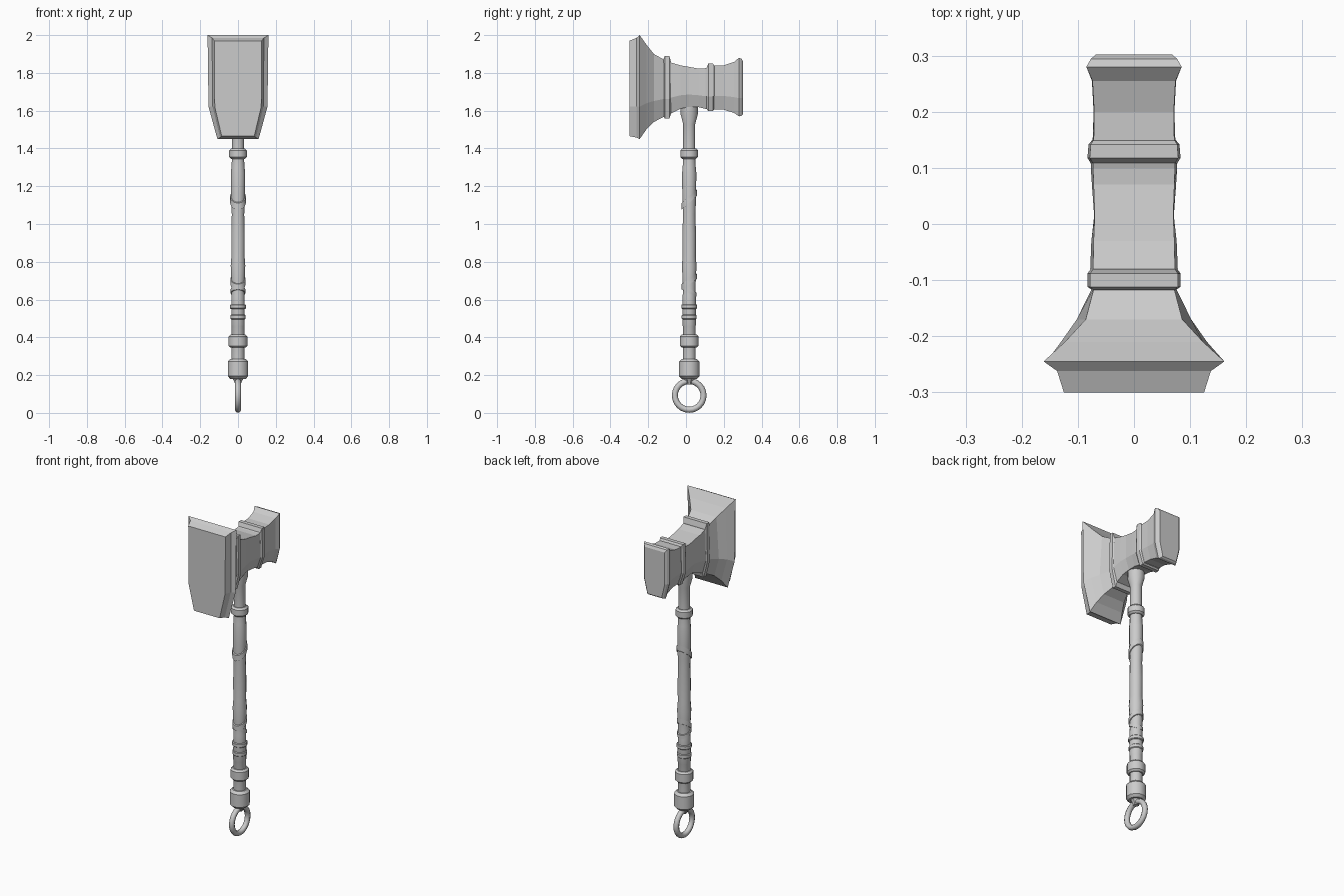
import bpy, bmesh, math
from mathutils import Matrix

if "Cube" in bpy.data.objects:
    bpy.data.objects.remove(bpy.data.objects["Cube"])

steel = bpy.data.materials.new("plain grey")
steel.use_nodes = True
grey = (0.6, 0.6, 0.6, 1)
steel.diffuse_color = grey
steel.node_tree.nodes["Principled BSDF"].inputs["Base Color"].default_value = grey

AXIS_Y = 0.017  # the shaft sits slightly behind the centre


def finish(name, bm, smooth=None):
    bmesh.ops.recalc_face_normals(bm, faces=bm.faces[:])
    mesh = bpy.data.meshes.new(name)
    bm.to_mesh(mesh)
    bm.free()
    mesh.materials.append(steel)
    ob = bpy.data.objects.new(name, mesh)
    bpy.context.collection.objects.link(ob)
    if smooth:
        bpy.ops.object.select_all(action='DESELECT')
        ob.select_set(True)
        bpy.context.view_layer.objects.active = ob
        bpy.ops.object.shade_smooth_by_angle(angle=math.radians(smooth))
    return ob


def skin(bm, rings):
    """Bridge consecutive vertex rings and cap both ends."""
    for a, b in zip(rings, rings[1:]):
        n = len(a)
        for i in range(n):
            bm.faces.new((a[i], a[(i + 1) % n], b[(i + 1) % n], b[i]))
    bm.faces.new(rings[0])
    bm.faces.new(rings[-1])


def loft(name, stations):
    """Six-sided shield sections: y, top half width, shoulder half width, top z, bottom z."""
    bm = bmesh.new()
    rings = []
    for y, wt, ws, top, low in stations:
        shoulder = low + 0.31 * (top - low)
        half = [(wt, top), (ws, shoulder), (0.7 * ws, low)]
        outline = half + [(-x, z) for x, z in reversed(half)]
        rings.append([bm.verts.new((x, y, z)) for x, z in outline])
    skin(bm, rings)
    return finish(name, bm)


def lathe(name, profile, sides=12):
    """Turn (z, radius) pairs around the shaft axis."""
    bm = bmesh.new()
    rings = []
    for z, r in profile:
        angles = [math.tau * (i + 0.5) / sides for i in range(sides)]
        rings.append([bm.verts.new((r * math.cos(a), AXIS_Y + r * math.sin(a), z))
                      for a in angles])
    skin(bm, rings)
    return finish(name, bm, 35)


def collar(name, low, high, r, bevel=0.01):
    return lathe(name, [(low, r - bevel), (low + bevel, r),
                        (high - bevel, r), (high, r - bevel)])


def wrap(name, z, slope, r=0.041, height=0.03):
    """Band sheared so that it winds diagonally round the grip."""
    bm = bmesh.new()
    bmesh.ops.create_cone(bm, cap_ends=True, segments=12, radius1=r, radius2=r, depth=height)
    for v in bm.verts:
        v.co.z += slope * v.co.y
    bmesh.ops.translate(bm, verts=bm.verts[:], vec=(0, AXIS_Y, z))
    return finish(name, bm, 35)


# Head: striking plate flaring from the neck
loft("striking_plate", [
    (-0.30, 0.125, 0.123, 1.97, 1.465),
    (-0.262, 0.137, 0.135, 1.985, 1.458),
    (-0.245, 0.161, 0.156, 2.0, 1.45),
    (-0.21, 0.123, 0.130, 1.95, 1.50),
    (-0.17, 0.086, 0.102, 1.90, 1.54),
    (-0.113, 0.071, 0.074, 1.868, 1.57)])

# Head: waisted middle block
loft("head_core", [
    (-0.12, 0.071, 0.074, 1.868, 1.57),
    (-0.08, 0.073, 0.078, 1.855, 1.585),
    (-0.03, 0.072, 0.076, 1.84, 1.61),
    (0.015, 0.070, 0.071, 1.832, 1.62),
    (0.07, 0.072, 0.075, 1.822, 1.618),
    (0.10, 0.073, 0.077, 1.824, 1.61),
    (0.15, 0.072, 0.074, 1.84, 1.605)])

# Head: raised bands
loft("front_band", [
    (-0.118, 0.072, 0.074, 1.875, 1.57),
    (-0.112, 0.078, 0.083, 1.89, 1.558),
    (-0.088, 0.078, 0.083, 1.89, 1.558),
    (-0.08, 0.073, 0.077, 1.86, 1.583)])
loft("rear_band", [
    (0.108, 0.073, 0.077, 1.825, 1.61),
    (0.118, 0.079, 0.083, 1.85, 1.597),
    (0.142, 0.077, 0.081, 1.85, 1.597),
    (0.150, 0.072, 0.074, 1.838, 1.608)])

# Head: rear poll
loft("rear_poll", [
    (0.14, 0.072, 0.074, 1.838, 1.608),
    (0.20, 0.071, 0.072, 1.84, 1.605),
    (0.255, 0.074, 0.075, 1.858, 1.588),
    (0.28, 0.085, 0.085, 1.88, 1.57),
    (0.294, 0.077, 0.077, 1.875, 1.573),
    (0.302, 0.068, 0.068, 1.86, 1.58)])

# Shaft with slightly uneven grip
lathe("shaft", [
    (0.26, 0.035), (0.46, 0.035), (0.465, 0.037), (0.62, 0.036), (0.64, 0.034),
    (0.70, 0.036), (0.78, 0.040), (0.83, 0.036), (0.95, 0.037), (1.05, 0.034),
    (1.10, 0.036), (1.17, 0.038), (1.27, 0.039), (1.30, 0.036), (1.35, 0.033),
    (1.53, 0.033), (1.58, 0.047), (1.64, 0.047)])
collar("upper_collar", 1.345, 1.40, 0.048)
collar("lower_collar", 0.345, 0.415, 0.051)
collar("pommel", 0.18, 0.285, 0.056, 0.014)
collar("grip_ring_high", 0.55, 0.575, 0.043, 0.004)
collar("grip_ring_low", 0.495, 0.52, 0.041, 0.004)

# Diagonal grip wraps
wrap("upper_wrap", 1.13, 0.9, 0.042, 0.035)
wrap("middle_wrap", 0.695, 0.7)
wrap("lower_wrap", 0.645, -0.5, 0.039, 0.022)

# Lug and hanging ring
lathe("ring_lug", [(0.15, 0.016), (0.168, 0.022), (0.185, 0.035)], 8)
bpy.ops.mesh.primitive_torus_add(major_segments=24, minor_segments=8,
                                 major_radius=0.076, minor_radius=0.016)
ring = bpy.context.object
ring.name = "hanging_ring"
ring.data.transform(Matrix.Translation((0, AXIS_Y, 0.0925)) @ Matrix.Rotation(math.pi / 2, 4, 'Y'))
ring.data.materials.append(steel)
bpy.ops.object.shade_smooth_by_angle(angle=math.radians(50))
